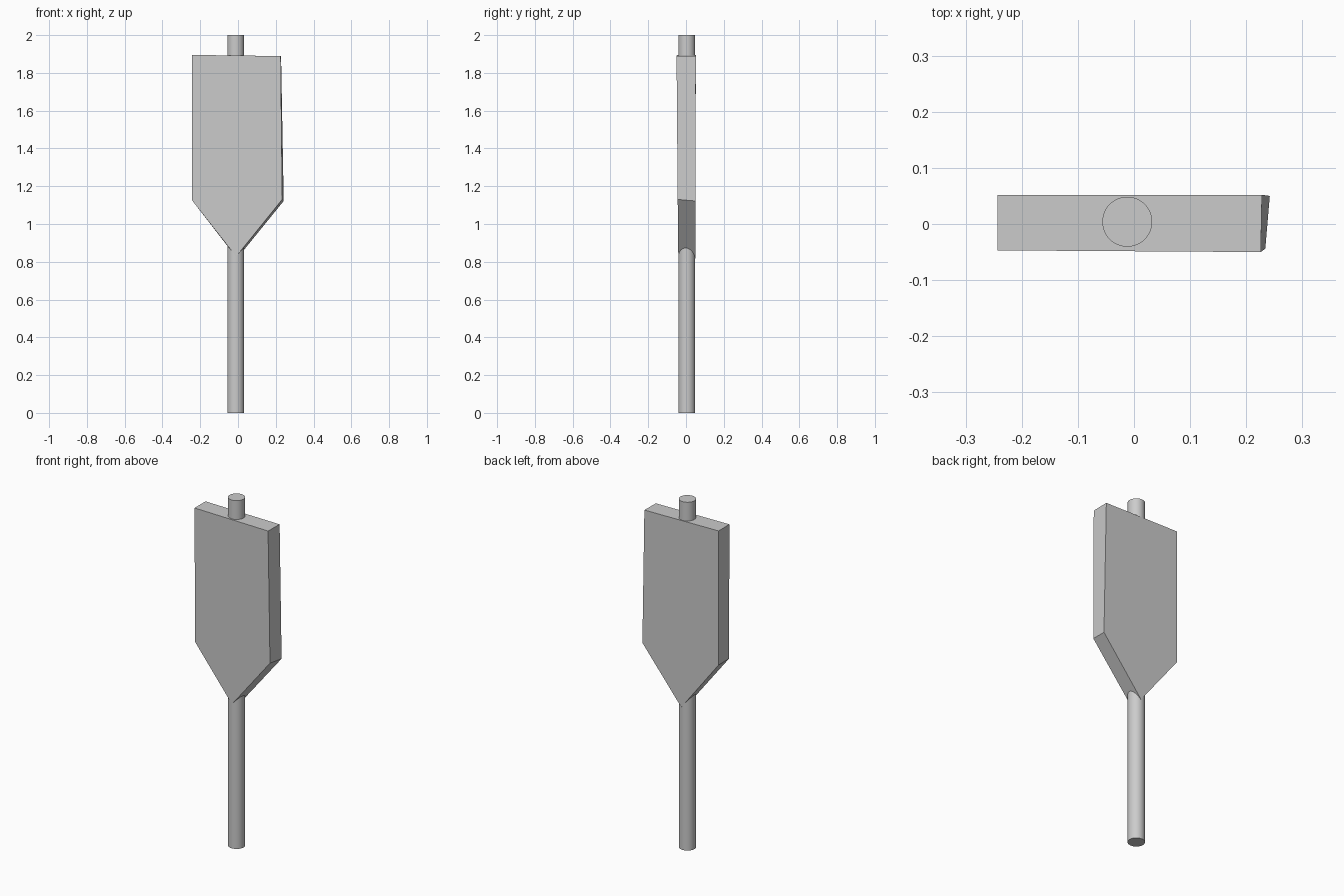
import bpy, bmesh

if "Cube" in bpy.data.objects:
    bpy.data.objects.remove(bpy.data.objects["Cube"])

# Round post running the full height
bpy.ops.mesh.primitive_cylinder_add(vertices=48, radius=0.0445, depth=2.0,
                                    location=(-0.012, 0.004, 1.0))
post = bpy.context.object
post.name = "post"
bpy.ops.object.shade_smooth_by_angle()

# Slightly irregular pointed panel: front and back outlines
front = [(-0.243, -0.047, 1.895), (0.226, -0.050, 1.889), (0.234, -0.044, 1.130),
         (-0.010, -0.0408, 0.828), (-0.243, -0.043, 1.125)]
back = [(-0.243, 0.052, 1.895), (0.228, 0.052, 1.889), (0.242, 0.050, 1.122),
        (-0.005, 0.050, 0.818), (-0.243, 0.050, 1.125)]
bm = bmesh.new()
f = [bm.verts.new(p) for p in front]
b = [bm.verts.new(p) for p in back]
bm.faces.new(f)
bm.faces.new(b[::-1])
for i in range(5):
    j = (i + 1) % 5
    bm.faces.new((f[j], f[i], b[i], b[j]))
bmesh.ops.recalc_face_normals(bm, faces=bm.faces[:])
mesh = bpy.data.meshes.new("panel")
bm.to_mesh(mesh)
bm.free()
panel = bpy.data.objects.new("panel", mesh)
bpy.context.collection.objects.link(panel)
